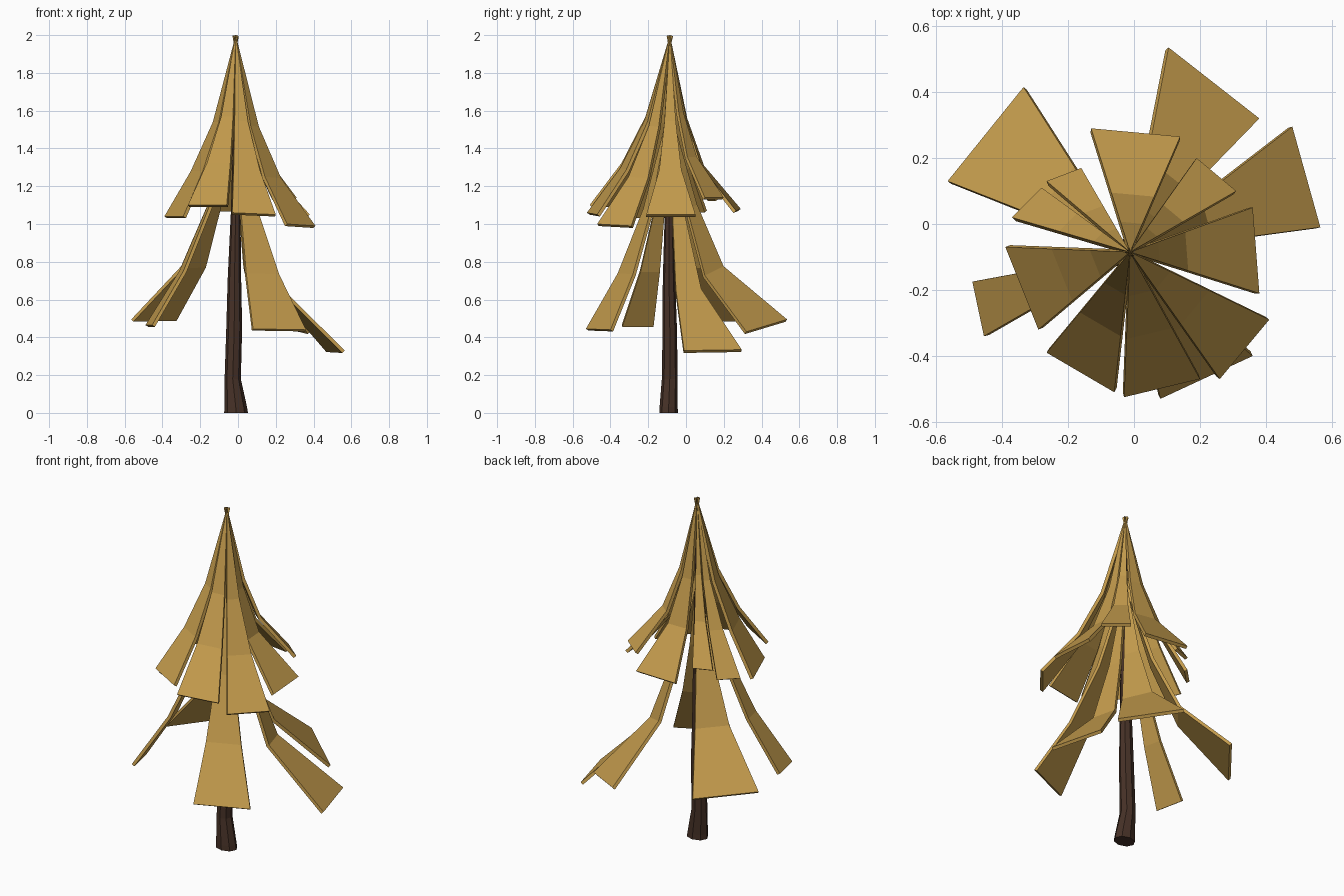
import bpy, math
from mathutils import Vector


def material(name, rgb):
    m = bpy.data.materials.new(name)
    m.diffuse_color = (*rgb, 1)
    return m


GOLD = material("autumn gold", (0.56, 0.335, 0.075))
BROWN = material("dark bark", (0.062, 0.031, 0.02))


def mesh_object(name, verts, faces, mat):
    me = bpy.data.meshes.new(name)
    me.from_pydata(verts, [], faces)
    me.materials.append(mat)
    ob = bpy.data.objects.new(name, me)
    bpy.context.collection.objects.link(ob)
    return ob


def blade(name, apex, a, b, za, zb, bend, drops):
    """Bent wedge from the apex to outer corners a and b, thickened inwards."""
    a, b, top = Vector((*a, za)), Vector((*b, zb)), Vector(apex)
    if (a - top).xy.cross((b - top).xy) < 0:
        a, b = b, a
    verts = [top]
    for r, d in ((bend * 0.51, drops[0]), (bend, drops[1]), (1, 1)):
        for c in (a, b):
            v = top + (c - top) * r
            v.z = top.z + (c.z - top.z) * d
            verts.append(v)
    ob = mesh_object(name, verts, [(0, 1, 2), (2, 1, 3, 4), (4, 3, 5, 6)], GOLD)
    s = ob.modifiers.new("thickness", 'SOLIDIFY')
    s.thickness = 0.018
    s.offset = -1


# upper tier: two outer corners, their heights, radial position of the bend
upper = [
    ((-0.13, 0.29), (0.14, 0.265), 1.08, 1.07, 0.48),
    ((0.19, 0.20), (0.31, 0.10), 1.14, 1.14, 0.50),
    ((0.36, 0.05), (0.38, -0.21), 1.05, 1.05, 0.45),
    ((0.41, -0.29), (0.26, -0.47), 0.99, 1.00, 0.57),
    ((0.20, -0.47), (-0.03, -0.525), 1.05, 1.06, 0.60),
    ((-0.06, -0.51), (-0.265, -0.39), 1.10, 1.10, 0.60),
    ((-0.29, -0.32), (-0.39, -0.07), 1.04, 1.04, 0.63),
    ((-0.37, 0.02), (-0.28, 0.11), 1.07, 1.07, 0.60),
    ((-0.265, 0.13), (-0.16, 0.17), 1.13, 1.13, 0.55),
]
for i, u in enumerate(upper):
    blade(f"upper_branch_{i + 1}", (-0.012, -0.085, 2.0), *u, (0.48, 0.75))

# lower tier
lower = [
    ((-0.335, 0.415), (-0.565, 0.13), 0.50, 0.495, 0.52),
    ((0.105, 0.535), (0.38, 0.32), 0.495, 0.43, 0.46),
    ((0.48, 0.295), (0.565, -0.01), 0.335, 0.33, 0.44),
    ((0.36, -0.40), (0.08, -0.53), 0.44, 0.445, 0.62),
    ((-0.49, -0.175), (-0.455, -0.34), 0.465, 0.465, 0.62),
]
for i, l in enumerate(lower):
    blade(f"lower_branch_{i + 1}", (-0.015, -0.087, 1.62), *l, (0.46, 0.75))

# trunk: leaning, flared at the foot (z, centre x, centre y, radius x, radius y)
rings = [(0.0, -0.01, -0.092, 0.063, 0.049), (0.03, -0.012, -0.092, 0.06, 0.048),
         (0.18, -0.028, -0.086, 0.043, 0.042), (0.45, -0.02, -0.086, 0.042, 0.038),
         (0.70, -0.019, -0.09, 0.036, 0.033), (1.08, -0.012, -0.09, 0.025, 0.022),
         (1.75, -0.012, -0.085, 0.008, 0.008)]
N = 8
verts = [(cx + rx * math.cos(math.tau * k / N), cy + ry * math.sin(math.tau * k / N), z)
         for z, cx, cy, rx, ry in rings for k in range(N)]
faces = [(j * N + k, j * N + (k + 1) % N, (j + 1) * N + (k + 1) % N, (j + 1) * N + k)
         for j in range(len(rings) - 1) for k in range(N)]
faces += [tuple(reversed(range(N))), tuple(range(len(verts) - N, len(verts)))]
mesh_object("trunk", verts, faces, BROWN)
